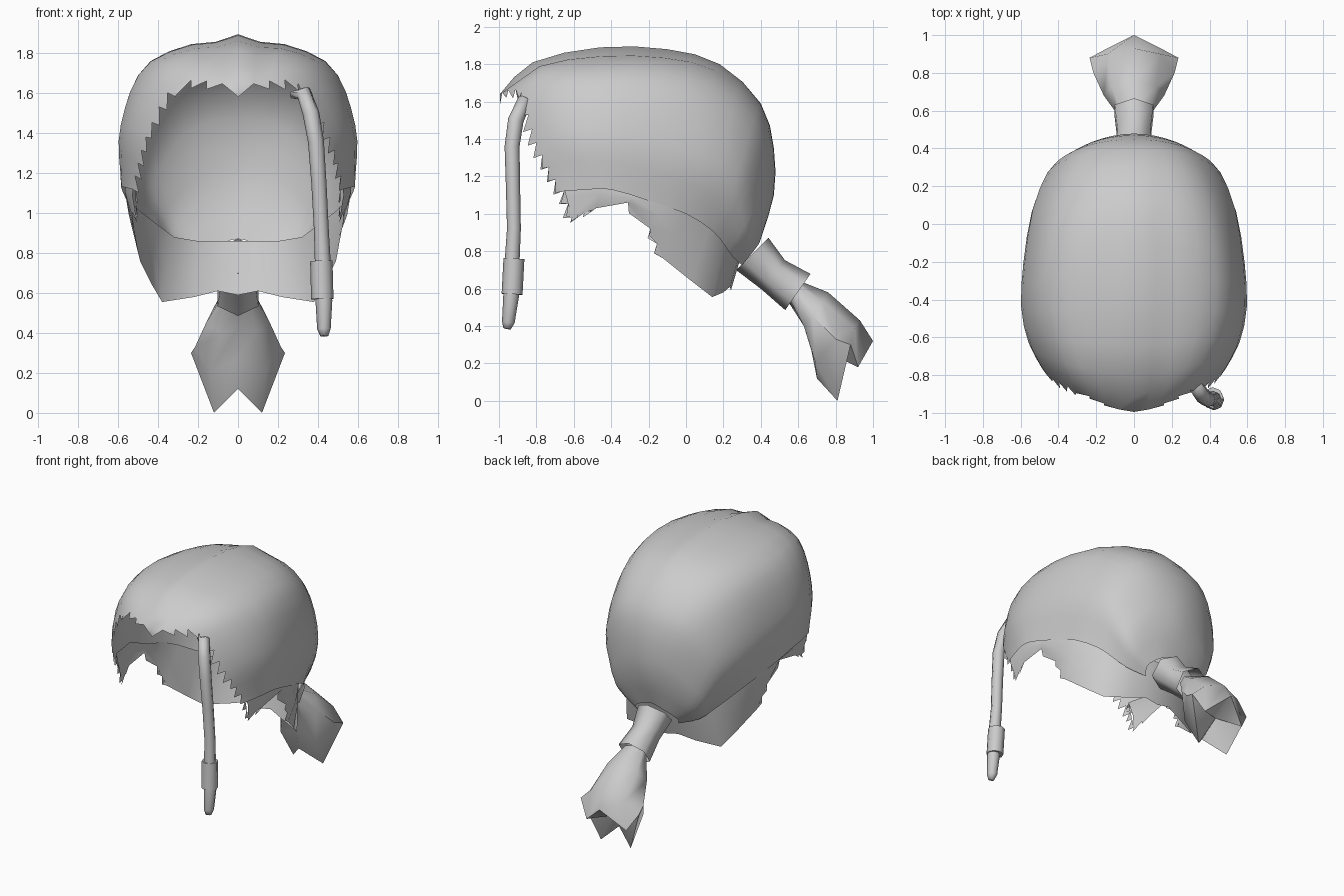
import bpy, math, random
from mathutils import Vector as V

if "Cube" in bpy.data.objects:
    bpy.data.objects.remove(bpy.data.objects["Cube"])

random.seed(4)
mat = bpy.data.materials.new("hair grey")
mat.diffuse_color = (0.6, 0.6, 0.6, 1)
mat.use_nodes = True
mat.node_tree.nodes["Principled BSDF"].inputs["Base Color"].default_value = mat.diffuse_color


def make(name, verts, faces, angle=50):
    me = bpy.data.meshes.new(name)
    me.from_pydata([tuple(v) for v in verts], [], faces)
    me.materials.append(mat)
    ob = bpy.data.objects.new(name, me)
    bpy.context.collection.objects.link(ob)
    bpy.ops.object.select_all(action='DESELECT')
    ob.select_set(True)
    bpy.context.view_layer.objects.active = ob
    bpy.ops.object.mode_set(mode='EDIT')
    bpy.ops.mesh.select_all(action='SELECT')
    bpy.ops.mesh.remove_doubles(threshold=0.0005)
    bpy.ops.mesh.normals_make_consistent(inside=False)
    bpy.ops.object.mode_set(mode='OBJECT')
    bpy.ops.object.shade_smooth_by_angle(angle=math.radians(angle))
    return ob


def spline(pts, n):
    """Catmull-Rom through pts, n steps per span."""
    p = [pts[0] * 2 - pts[1]] + pts + [pts[-1] * 2 - pts[-2]]
    out = []
    for i in range(1, len(p) - 2):
        a, b, c, d = p[i - 1:i + 3]
        for k in range(n):
            t = k / n
            out.append(0.5 * (2 * b + (c - a) * t + (2 * a - 5 * b + 4 * c - d) * t * t
                              + (3 * b - a - 3 * c + d) * t ** 3))
    return out + [pts[-1]]


def grid(rows, closed=False):
    n = len(rows[0])
    verts = [v for r in rows for v in r]
    faces = [(i * n + j, i * n + (j + 1) % n, (i + 1) * n + (j + 1) % n, (i + 1) * n + j)
             for i in range(len(rows) - 1) for j in range(n if closed else n - 1)]
    return verts, faces


def mirror(row):
    """Row running from the centre outwards, extended to the left side."""
    return [V((-v.x, v.y, v.z)) for v in row[:0:-1]] + row


def add_teeth(verts, faces, edge, direction, size, skew=0.8):
    """Ragged strand tips along an edge, each skewed to one end."""
    for a, b in zip(edge, edge[1:]):
        s = size * random.uniform(0.6, 1.2)
        k = len(verts)
        verts += [a, b, a.lerp(b, skew) + V(direction) * s]
        faces.append((k, k + 1, k + 2))


# Cap stations, hairline to ponytail: crown y z, shoulder xyz, side xyz, edge xyz
stations = [
    (-.995, 1.64, .30, -.88, 1.65, .46, -.80, 1.38, .53, -.66, 1.12),
    (-.82, 1.81, .36, -.74, 1.74, .54, -.66, 1.44, .57, -.52, 1.13),
    (-.46, 1.89, .435, -.46, 1.76, .587, -.45, 1.44, .585, -.40, 1.13),
    (-.10, 1.88, .425, -.14, 1.75, .578, -.20, 1.40, .56, -.20, 1.07),
    (.18, 1.80, .375, .13, 1.68, .535, .08, 1.32, .51, .00, 1.00),
    (.40, 1.59, .29, .365, 1.51, .46, .27, 1.20, .43, .14, .91),
    (.47, 1.35, .23, .43, 1.29, .40, .32, 1.06, .36, .20, .84),
    (.47, 1.10, .20, .43, 1.05, .32, .35, .90, .28, .25, .77),
    (.40, .87, .10, .39, .84, .17, .345, .78, .15, .30, .725)]
rows = []
for s in stations:
    ctrl = [V((0, *s[:2])), V(s[2:5]), V(s[5:8]), V(s[8:11])]
    ctrl.insert(0, V((-ctrl[1].x, ctrl[1].y, ctrl[1].z)))
    rows.append(spline(ctrl, 4)[4:])
# Refine along the strands, then press shallow grooves that fade to the back
cols = [spline([r[j] for r in rows], 2) for j in range(len(rows[0]))]
rows = [list(r) for r in zip(*cols)]
core = V((0, -.25, 1.15))
for i, r in enumerate(rows[1:10]):
    fade = min(1, (9 - i) / 4)
    for j, depth in ((1, .028), (2, .012), (3, .006)):
        r[j] = r[j] + (core - r[j]).normalized() * depth * fade
verts, faces = grid([mirror(r) for r in rows])
# Ragged hairline: forward locks on the brow, inward tips down the temples
front = rows[0]
for sx in (1, -1):
    e = [V((v.x * sx, v.y, v.z)) for v in front]
    add_teeth(verts, faces, e[:2], (0, 0, -1), .08, 0)
    add_teeth(verts, faces, e[1:5], (.35 * sx, -.1, -.9), .065)
    add_teeth(verts, faces, e[4:], (-.4 * sx, -.55, -.4), .07)
make("hair_cap", verts, faces, 60)

# Under layer: upper edge xyz and lower edge xyz, nape to temple
layer = [
    (0, .32, .86, 0, .24, .59), (.10, .31, .86, .10, .235, .61),
    (.20, .28, .86, .22, .20, .58),
    (.32, .21, .88, .38, .14, .555), (.40, .13, .94, .43, .03, .64),
    (.49, .01, 1.01, .49, -.12, .76), (.54, -.10, 1.06, .52, -.19, .92),
    (.55, -.25, 1.10, .54, -.31, 1.06), (.555, -.45, 1.19, .545, -.48, 1.03),
    (.515, -.67, 1.20, .51, -.61, .98)]
top = [V(p[:3]) for p in layer]
low = [V(p[3:]) for p in layer]
mid = [a.lerp(b, .5) + V((a.x * .03, 0, 0)) for a, b in zip(top, low)]
verts, faces = grid([mirror(r) for r in (top, mid, low)])
for sx in (1, -1):
    flip = lambda v: V((v.x * sx, v.y, v.z))
    for i, n in ((5, 2), (6, 1), (8, 2)):
        e = [flip(low[i].lerp(low[i + 1], k / n)) for k in range(n + 1)]
        add_teeth(verts, faces, e, (-.1 * sx, -.4, -.6), .05)
    e = [flip(top[-1].lerp(low[-1], k / 3)) for k in range(4)]
    add_teeth(verts, faces, e, (-.2 * sx, -.8, -.3), .05)
make("under_layer", verts, faces)


def tube(name, path, radii, sides, caps=True, angle=50, turn=0.0):
    rings = []
    for i, p in enumerate(path):
        d = (path[min(i + 1, len(path) - 1)] - path[max(i - 1, 0)]).normalized()
        u = (V((1, 0, 0)) - d * d.x).normalized()
        w = d.cross(u)
        rings.append([p + (u * math.cos(a) + w * math.sin(a)) * radii[i]
                      for a in (math.tau * k / sides + turn for k in range(sides))])
    verts, faces = grid(rings, True)
    if caps:
        faces += [tuple(range(sides)), tuple(range(len(verts) - sides, len(verts)))]
    return make(name, verts, faces, angle)


# Ponytail wrap, a pinched six-sided sleeve
tube("ponytail_wrap", [V((0, .355, .785)), V((0, .465, .675)), V((0, .598, .582))],
     [.122, .1, .118], 6, caps=False, turn=math.pi / 2, angle=75)

# Ponytail: half rings of top, upper lock, side, lower tip, underside
tail = [
    [(0, .61, .64), (.07, .60, .62), (.08, .57, .58), (.05, .55, .55), (0, .54, .54)],
    [(0, .76, .58), (.12, .73, .53), (.16, .68, .45), (.08, .63, .40), (0, .64, .42)],
    [(0, .93, .43), (.14, .90, .39), (.215, .80, .33), (.14, .69, .21), (0, .67, .27)],
    [(0, 1.0, .32), (.16, .92, .18), (.235, .88, .30), (.12, .81, .00), (0, .70, .12)]]
rings = []
for r in tail:
    r = [V(p) for p in r]
    rings.append(r + [V((-v.x, v.y, v.z)) for v in r[-2:0:-1]])
rings.append([V((0, .84, .22))] * 8)
make("ponytail", *grid(rings, True), angle=60)

# Thin side braid hanging from the hairline, with its cuff
braid = [(.27, -.83, 1.59), (.33, -.865, 1.60), (.365, -.91, 1.50), (.39, -.93, 1.36),
         (.405, -.925, 1.15), (.417, -.92, .92), (.425, -.93, .74), (.43, -.935, .56),
         (.43, -.95, .42), (.432, -.957, .385)]
tube("side_braid", [V(p) for p in braid],
     [.02, .04, .042, .04, .038, .037, .04, .042, .034, .02], 8, angle=80)
tube("braid_cuff", [V((.417, -.92, .76)), V((.422, -.93, .57))], [.056, .056], 8, angle=60)
